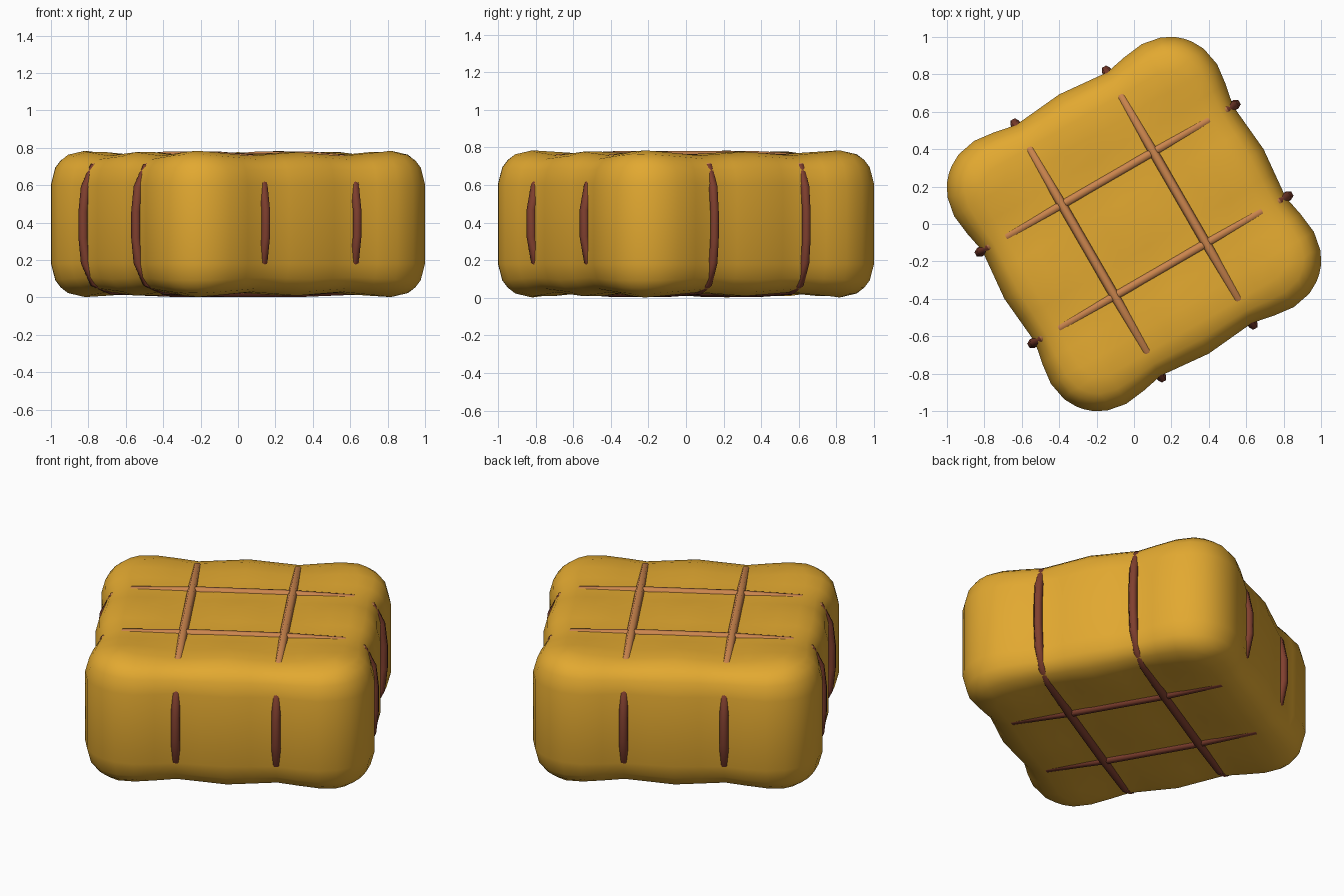
import bpy, bmesh, math
from mathutils import Vector, Matrix

if "Cube" in bpy.data.objects:
    bpy.data.objects.remove(bpy.data.objects["Cube"])

ROT = Matrix.Rotation(math.radians(30), 4, 'Z')
HALF, HZ, ROPE = 0.812, 0.393, 0.282
RP, RZ = 0.295, 0.18          # rounding in plan and at top and bottom edges


def material(name, rgb):
    m = bpy.data.materials.new(name)
    m.diffuse_color = (*rgb, 1)
    m.use_nodes = True
    m.node_tree.nodes["Principled BSDF"].inputs["Base Color"].default_value = m.diffuse_color
    return m


straw = material("straw yellow", (0.76, 0.395, 0.03))
dark = material("dark red brown twine", (0.215, 0.05, 0.028))
tan = material("tan twine", (0.60, 0.235, 0.075))


def pinch(t, end):
    # depth of the squeeze made by the twine across a face
    t = abs(t)
    if t < ROPE:
        return 0.012 + 0.026 * t / ROPE
    return max(0, 0.038 * (end - t) / (end - ROPE))


def finish(bm, name, mats):
    bmesh.ops.recalc_face_normals(bm, faces=bm.faces)
    me = bpy.data.meshes.new(name)
    bm.to_mesh(me)
    bm.free()
    for m in mats:
        me.materials.append(m)
    me.transform(Matrix.Translation((0, 0, HZ)) @ ROT)
    ob = bpy.data.objects.new(name, me)
    bpy.context.collection.objects.link(ob)
    for p in me.polygons:
        p.use_smooth = True
    return ob


# Bale: a sliced box, rounded at its edges and squeezed along the twine lines
bm = bmesh.new()
bmesh.ops.create_cube(bm, size=2, matrix=Matrix.Diagonal((HALF, HALF, HZ, 1)))
wide = [0, 0.14, ROPE, 0.4, HALF - RP, HALF - RZ, HALF - 0.08]
tall = [0, HZ - RZ, HZ - 0.08]
for axis, cuts in ((0, wide), (1, wide), (2, tall)):
    n = Vector([float(i == axis) for i in range(3)])
    for c in sorted({s * c for c in cuts for s in (-1, 1)}):
        bmesh.ops.bisect_plane(bm, geom=bm.verts[:] + bm.edges[:] + bm.faces[:],
                               plane_co=n * c, plane_no=n)
core = HALF - RP
for v in bm.verts:
    x, y, z = v.co
    m = max(abs(x), abs(y))
    o, d = max(0, m - HALF + RZ), max(0, abs(z) - HZ + RZ)
    l = math.hypot(o, d)
    side, up = o / l, math.copysign(d / l, z)
    if o:
        m = HALF - RZ + RZ * side
    if d:
        z = math.copysign(HZ - RZ, z) + RZ * up
    inner = Vector([max(-core, min(core, c)) for c in (x, y)])
    away = (Vector((x, y)) - inner).normalized()
    p = inner + away * max(0, m - core)
    sx, sy = pinch(p.y, 0.47), pinch(p.x, 0.47)
    sz = 0.77 * max(pinch(p.x, 0.62), pinch(p.y, 0.62))
    v.co = (p.x - away.x * side * sx, p.y - away.y * side * sy, z - up * sz)
finish(bm, "hay_bale", [straw])


# Twine: closed loops of low-sided tube, partly sunk into the bale, tan on top
def twine_loop(name, quarter, offset, turned, drop):
    ring = [(sx * a, sz * b - drop) for sx, sz, step in
            ((1, 1, 1), (-1, 1, -1), (-1, -1, 1), (1, -1, -1)) for a, b in quarter[::step]]
    pts = [Vector((offset, a, b)) if turned else Vector((a, offset, b)) for a, b in ring]
    across = Vector((1, 0, 0)) if turned else Vector((0, 1, 0))
    bm = bmesh.new()
    rows = []
    for i, p in enumerate(pts):
        t = (pts[(i + 1) % len(pts)] - pts[i - 1]).normalized()
        out = t.cross(across)
        rows.append([bm.verts.new(p + 0.026 * (across * math.cos(k * math.pi / 3)
                                               + out * math.sin(k * math.pi / 3)))
                     for k in range(6)])
    for i, row in enumerate(rows):
        prev = rows[i - 1]
        for k in range(6):
            f = bm.faces.new((prev[k], prev[k - 1], row[k - 1], row[k]))
            f.material_index = int(f.calc_center_median().z > 0.32)
    finish(bm, name, [dark, tan])


long_q = [(0.792, 0.07), (0.778, 0.2), (0.724, 0.308), (0.62, 0.349), (0.25, 0.362)]
short_q = [(0.786, 0.07), (0.760, 0.2), (0.695, 0.295), (0.62, 0.346), (0.25, 0.362)]
for s, tag in ((1, "a"), (-1, "b")):
    twine_loop("long_twine_" + tag, long_q, s * ROPE, False, 0.005)
    twine_loop("cross_twine_" + tag, short_q, s * ROPE, True, -0.003)
